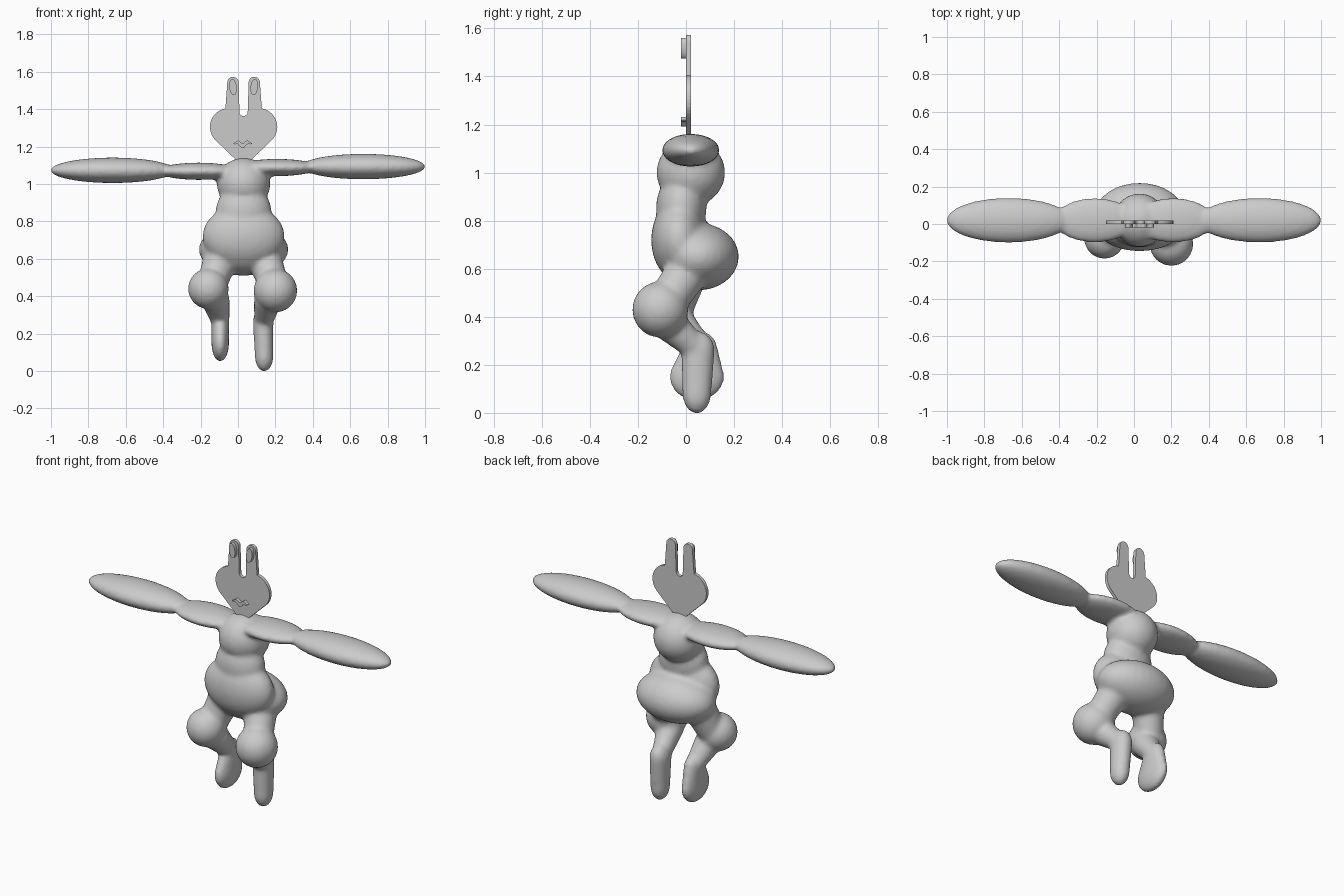
import bpy, bmesh, math
from math import sin, cos, radians, pi, tau
from mathutils import Vector

if "Cube" in bpy.data.objects:
    bpy.data.objects.remove(bpy.data.objects["Cube"])

COLOUR = (0.6, 0.6, 0.6, 1)
grey = bpy.data.materials.new("light grey")
grey.use_nodes = True
grey.diffuse_color = COLOUR
grey.node_tree.nodes["Principled BSDF"].inputs["Base Color"].default_value = COLOUR


def finish(name, bm):
    bmesh.ops.recalc_face_normals(bm, faces=bm.faces)
    mesh = bpy.data.meshes.new(name)
    bm.to_mesh(mesh)
    bm.free()
    mesh.materials.append(grey)
    ob = bpy.data.objects.new(name, mesh)
    bpy.context.collection.objects.link(ob)
    return ob


def blob(bm, *ovals, rows=18, columns=32):
    """Skin stretched over one or more (centre, radii) ovals."""
    verts = []
    for centre, radii in ovals:
        for row in range(rows):
            tilt = pi * (row + 0.5) / rows
            for column in range(columns):
                turn = tau * column / columns
                ball = Vector((sin(tilt) * cos(turn), sin(tilt) * sin(turn), cos(tilt)))
                verts.append(bm.verts.new(Vector(centre) + ball * Vector(radii)))
    hull = bmesh.ops.convex_hull(bm, input=verts)
    inside = [v for v in hull["geom_interior"] if isinstance(v, bmesh.types.BMVert)]
    bmesh.ops.delete(bm, geom=inside, context='VERTS')


def round_radii(radius):
    return (radius, radius, radius)


def leg(bm, hip, thigh, knee, knee_radius, calf, ankle, ankle_radii, toe, toe_radii):
    blob(bm, (hip, round_radii(0.09)), (thigh, round_radii(0.08)))
    blob(bm, (knee, round_radii(knee_radius)))
    blob(bm, (calf, round_radii(0.075)), (ankle, round_radii(0.05)))
    blob(bm, (ankle, ankle_radii), (toe, toe_radii))


def arc(centre, radius, start, end, steps=14):
    angles = [radians(start + (end - start) * i / steps) for i in range(steps + 1)]
    return [(centre[0] + radius * cos(a), centre[1] + radius * sin(a)) for a in angles]


def plate(name, outline, front, back):
    bm = bmesh.new()
    face = bm.faces.new([bm.verts.new((x, front, z)) for x, z in outline])
    made = bmesh.ops.extrude_face_region(bm, geom=[face])
    verts = [v for v in made["geom"] if isinstance(v, bmesh.types.BMVert)]
    bmesh.ops.translate(bm, verts=verts, vec=(0, back - front, 0))
    return finish(name, bm)


MIDDLE = 0.03
body = bmesh.new()

# Torso: chest, waist, belly and the sagging seat behind
blob(body, ((MIDDLE, 0.02, 1), (0.143, 0.143, 0.14)))
blob(body, ((MIDDLE, -0.02, 0.85), (0.15, 0.105, 0.15)))
blob(body, ((MIDDLE, -0.03, 0.72), (0.22, 0.115, 0.17)))
blob(body, ((MIDDLE, 0.05, 0.65), (0.24, 0.17, 0.14)))

# Arms: a short shoulder and a long paddle, the left one a little higher
for side in (-1, 1):
    height = 1.083 + side * 0.01
    blob(body, ((side * 0.21, 0.02, height - 0.005), (0.22, 0.12, 0.046)))
    blob(body, ((side * 0.67, 0.02, height), (0.335, 0.12, 0.068)))

# Legs: the left hangs lower and the right foot is deeper
leg(body, hip=(0.15, 0, 0.58), thigh=(0.19, -0.08, 0.46),
    knee=(0.2, -0.107, 0.43), knee_radius=0.117,
    calf=(0.16, -0.08, 0.38), ankle=(0.135, 0.05, 0.26), ankle_radii=(0.055, 0.07, 0.08),
    toe=(0.14, 0.045, 0.08), toe_radii=(0.05, 0.06, 0.083))
leg(body, hip=(-0.1, 0, 0.58), thigh=(-0.14, -0.04, 0.46),
    knee=(-0.158, -0.077, 0.44), knee_radius=0.109,
    calf=(-0.12, -0.04, 0.38), ankle=(-0.095, 0.06, 0.27), ankle_radii=(0.047, 0.07, 0.07),
    toe=(-0.095, 0.045, 0.15), toe_radii=(0.047, 0.115, 0.1))

# Fuse the parts into one soft skin
skin = finish("body", body)
remesh = skin.modifiers.new("fuse", 'REMESH')
remesh.mode = 'VOXEL'
remesh.voxel_size = 0.012
remesh.use_smooth_shade = True
soften = skin.modifiers.new("soften", 'SMOOTH')
soften.factor = 0.5
soften.iterations = 8

# Head: half a heart with an ear, mirrored about the middle
half = [(0, 1.09)]
half += arc((0.08, 1.305), 0.1, -45, 80)
half += arc((0.057, 1.543), 0.03, 0, 180)
half += arc((0, 1.385), 0.022, 0, -90)
outline = [(MIDDLE + x, z) for x, z in half]
outline += [(MIDDLE - x, z) for x, z in reversed(half[1:-1])]
plate("head", outline, 0, 0.02)

# Inner ears: raised ovals leaning outwards
for name, side in (("left_inner_ear", 1), ("right_inner_ear", -1)):
    oval = [(MIDDLE + side * (0.057 + 0.02 * x + 0.004 * z), 1.518 + 0.043 * z)
            for x, z in arc((0, 0), 1, 0, 350, steps=35)]
    plate(name, oval, -0.02, 0.002)

# Mouth: a wavy, tapering bar
STEPS = 24
upper, lower = [], []
for i in range(STEPS + 1):
    t = 2 * i / STEPS - 1
    x = MIDDLE - 0.005 + 0.05 * t
    wave = 1.212 - 0.007 * cos(tau * t) + 0.012 * t * t
    thick = 0.001 + 0.012 * (1 - t * t)
    upper.append((x, wave + thick))
    lower.append((x, wave - thick))
plate("mouth", upper + lower[::-1], -0.02, 0.002)
